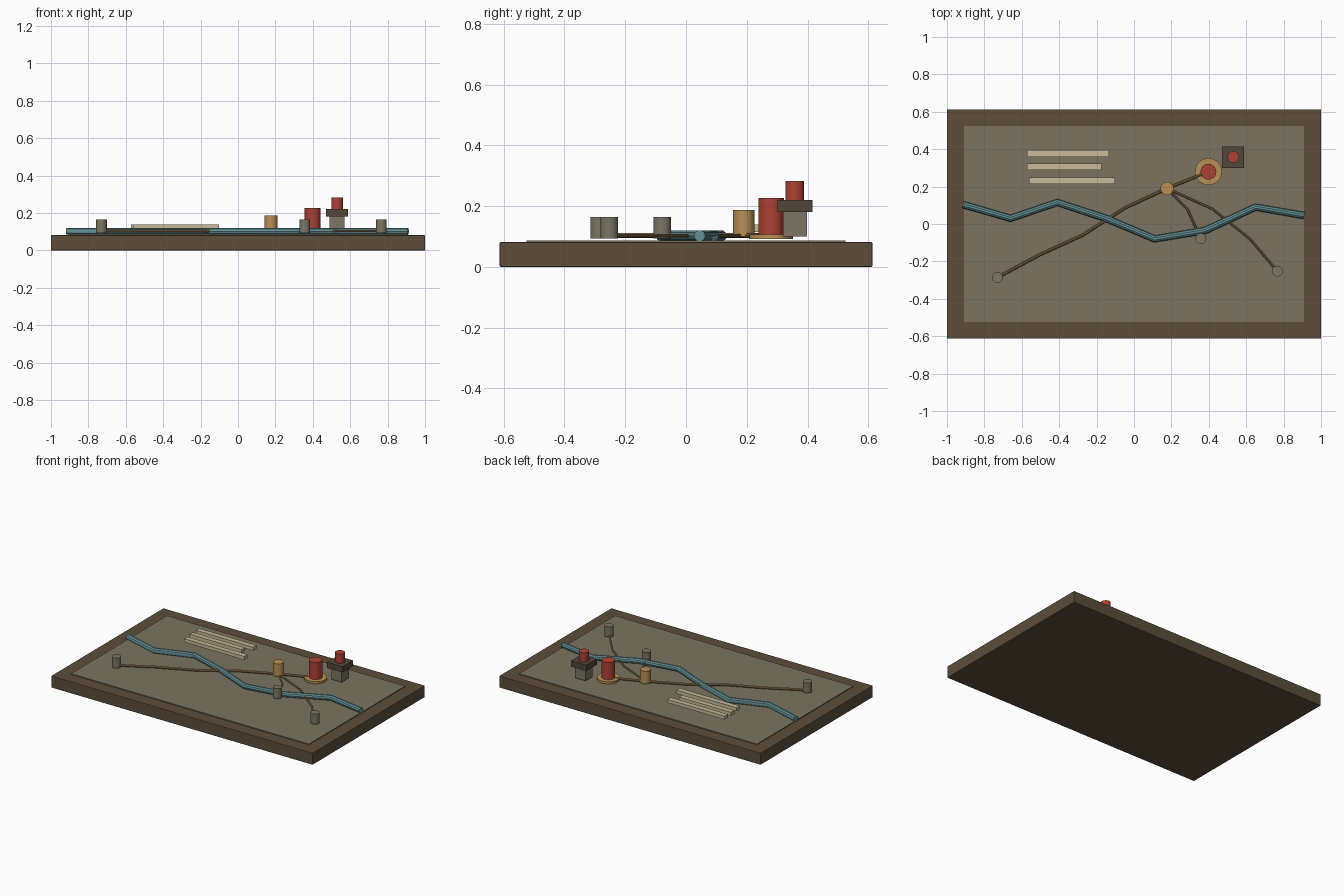
import bpy
import math

cube = bpy.data.objects.get("Cube")
if cube:
    bpy.data.objects.remove(cube, do_unlink=True)


def material(name, r, g, b):
    m = bpy.data.materials.new(name)
    m.use_nodes = True
    m.diffuse_color = (r, g, b, 1)
    m.node_tree.nodes["Principled BSDF"].inputs["Base Color"].default_value = (r, g, b, 1)
    return m


WOOD = material("dark wood", 0.11, 0.075, 0.042)
SHEET = material("olive parchment", 0.2, 0.173, 0.118)
WATER = material("river blue", 0.12, 0.28, 0.3)
RED = material("brick red", 0.42, 0.055, 0.035)
OCHRE = material("ochre", 0.48, 0.28, 0.095)
TRAIL = material("trail tan", 0.36, 0.23, 0.1)
STONE = material("stone grey", 0.2, 0.18, 0.125)
CREAM = material("cream", 0.58, 0.49, 0.32)
CAP = material("cap brown", 0.085, 0.062, 0.042)


def finish(name, mat, bevel=0.0):
    obj = bpy.context.object
    obj.name = name
    obj.data.materials.append(mat)
    if bevel:
        mod = obj.modifiers.new("Bevel", 'BEVEL')
        mod.width = bevel
        mod.segments = 2
    return obj


def box(name, mat, x, y, width, depth, bottom, top, bevel=0.0):
    bpy.ops.mesh.primitive_cube_add(size=1, location=(x, y, (bottom + top) / 2))
    bpy.context.object.scale = (width, depth, top - bottom)
    bpy.ops.object.transform_apply(location=False, rotation=False, scale=True)
    return finish(name, mat, bevel)


def cylinder(name, mat, x, y, radius, bottom, top):
    bpy.ops.mesh.primitive_cylinder_add(vertices=32, radius=radius, depth=top - bottom,
                                        location=(x, y, (bottom + top) / 2))
    bpy.ops.object.shade_smooth_by_angle(angle=math.radians(35))
    return finish(name, mat)


def tube(name, mat, points, radius, z):
    # Round tube following a flat path
    curve = bpy.data.curves.new(name, 'CURVE')
    curve.dimensions = '3D'
    curve.bevel_depth = radius
    curve.bevel_resolution = 3
    curve.use_fill_caps = True
    spline = curve.splines.new('POLY')
    spline.points.add(len(points) - 1)
    for p, (x, y) in zip(spline.points, points):
        p.co = (x, y, z, 1)
    obj = bpy.data.objects.new(name, curve)
    bpy.context.collection.objects.link(obj)
    bpy.ops.object.select_all(action='DESELECT')
    obj.select_set(True)
    bpy.context.view_layer.objects.active = obj
    bpy.ops.object.convert(target='MESH')
    bpy.ops.object.shade_smooth_by_angle(angle=math.radians(35))
    return finish(name, mat)


# Board and map sheet
box("board", WOOD, 0, 0, 2, 1.226, 0, 0.081, 0.003)
box("map_sheet", SHEET, 0, 0, 1.82, 1.05, 0.07, 0.087)

# River
tube("river", WATER, [(-0.915, 0.104), (-0.66, 0.03), (-0.41, 0.115), (-0.15, 0.03),
                      (0.11, -0.08), (0.38, -0.035), (0.65, 0.09), (0.91, 0.045)], 0.019, 0.102)

# Trails meeting at the hub
hub = (0.177, 0.19)
tower = (0.398, 0.28)
posts = {"west": (-0.73, -0.286), "south": (0.357, -0.078), "east": (0.766, -0.252)}
tube("west_trail", TRAIL, [posts["west"], (-0.505, -0.165), (-0.275, -0.06),
                           (-0.05, 0.085), hub, tower], 0.008, 0.103)
tube("south_trail", TRAIL, [hub, (0.285, 0.08), posts["south"]], 0.006, 0.103)
tube("east_trail", TRAIL, [hub, (0.42, 0.08), (0.62, -0.08), posts["east"]], 0.006, 0.103)

# Marker posts
for side, (x, y) in posts.items():
    cylinder(side + "_post", STONE, x, y, 0.029, 0.094, 0.164)
cylinder("hub_post", OCHRE, *hub, 0.035, 0.1, 0.187)

# Round tower on its disc
cylinder("tower_disc", OCHRE, *tower, 0.072, 0.092, 0.107)
cylinder("round_tower", RED, *tower, 0.042, 0.1, 0.226)

# Square tower
box("square_tower_base", STONE, 0.53, 0.358, 0.079, 0.079, 0.1, 0.18)
box("square_tower_cap", CAP, 0.53, 0.358, 0.117, 0.115, 0.18, 0.22)
cylinder("square_tower_top", RED, 0.53, 0.358, 0.031, 0.22, 0.283)

# Legend bars
for i, (left, right, y) in enumerate([(-0.572, -0.135, 0.377), (-0.572, -0.175, 0.307),
                                      (-0.562, -0.102, 0.232)]):
    box(f"legend_bar_{i + 1}", CREAM, (left + right) / 2, y, right - left, 0.035, 0.115, 0.139)
